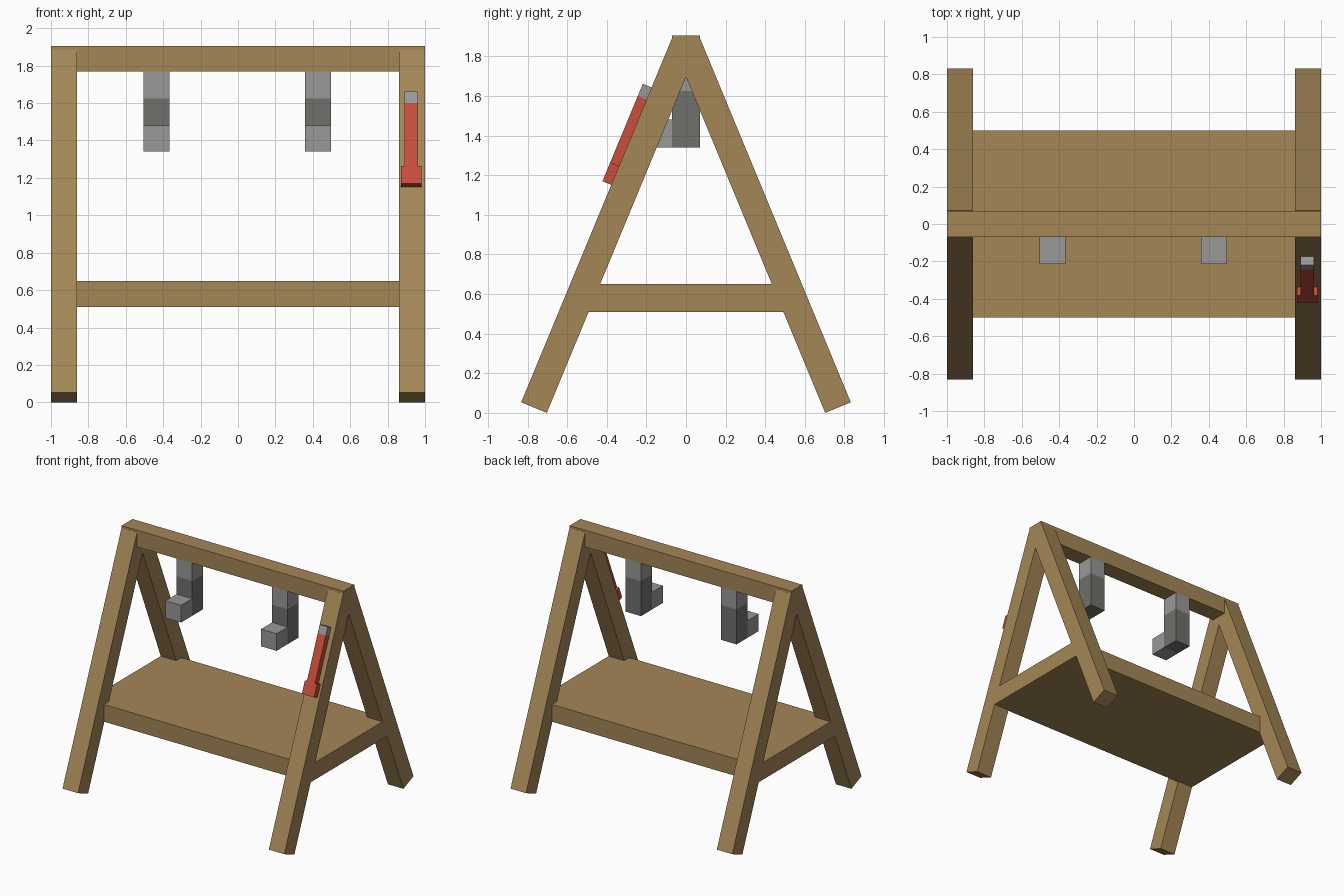
import bpy, bmesh, math
from mathutils import Matrix, Vector

if "Cube" in bpy.data.objects:
    bpy.data.objects.remove(bpy.data.objects["Cube"])


def material(name, rgb):
    m = bpy.data.materials.new(name)
    lin = [(c / 255 / 12.92) if c / 255 <= 0.04045 else ((c / 255 + 0.055) / 1.055) ** 2.4 for c in rgb]
    m.diffuse_color = (*lin, 1)
    m.use_nodes = True
    m.node_tree.nodes["Principled BSDF"].inputs["Base Color"].default_value = m.diffuse_color
    return m


wood = material("wood", (164, 134, 86))
light_steel = material("light steel", (152, 152, 152))
dark_steel = material("dark steel", (112, 112, 108))
red = material("red", (200, 78, 58))


def box(name, lo, hi, mat, frame=Matrix.Identity(4)):
    """Box between two corners, placed by an optional frame."""
    lo, hi = Vector(lo), Vector(hi)
    bm = bmesh.new()
    bmesh.ops.create_cube(bm, size=1)
    for v in bm.verts:
        v.co = frame @ (Vector([a * b for a, b in zip(v.co, hi - lo)]) + (lo + hi) / 2)
    bmesh.ops.recalc_face_normals(bm, faces=bm.faces)
    mesh = bpy.data.meshes.new(name)
    bm.to_mesh(mesh)
    bm.free()
    mesh.materials.append(mat)
    obj = bpy.data.objects.new(name, mesh)
    bpy.context.collection.objects.link(obj)
    return obj


# Leg frame: origin at the outer foot corner, z runs up the leg, y points inward
LEAN = math.radians(22.5)
T = 0.14
front = Matrix.Translation((0, -0.832, T * math.sin(LEAN))) @ Matrix.Rotation(-LEAN, 4, 'X')
back = Matrix.Scale(-1, 4, (0, 1, 0)) @ front

# Four splayed legs
for side, x in (("left", -1), ("right", 1 - T)):
    for end, frame in (("front", front), ("back", back)):
        box(f"{end}_{side}_leg", (x, 0, 0), (x + T, T, 1.985), wood, frame)

# Top rail and shelf
box("top_rail", (-1, -0.07, 1.77), (1, 0.07, 1.906), wood)
box("shelf", (-1, -0.5, 0.51), (1, 0.5, 0.65), wood)

# Hanging hooks under the rail
for side, x in (("left", -0.435), ("right", 0.427)):
    a, b = x - 0.07, x + 0.07
    box(f"{side}_hook_top", (a, -0.07, 1.625), (b, 0.07, 1.77), light_steel)
    box(f"{side}_hook_stem", (a, -0.07, 1.34), (b, 0.07, 1.625), dark_steel)
    box(f"{side}_hook_toe", (a, -0.213, 1.34), (b, -0.07, 1.48), light_steel)

# Red handled tool lying on the front right leg
C = 0.926
box("tool_base", (C - 0.055, -0.048, 1.188), (C + 0.055, 0, 1.291), red, front)
box("tool_handle", (C - 0.036, -0.048, 1.291), (C + 0.036, 0, 1.654), red, front)
box("tool_tip", (C - 0.036, -0.048, 1.654), (C + 0.036, 0, 1.72), light_steel, front)
